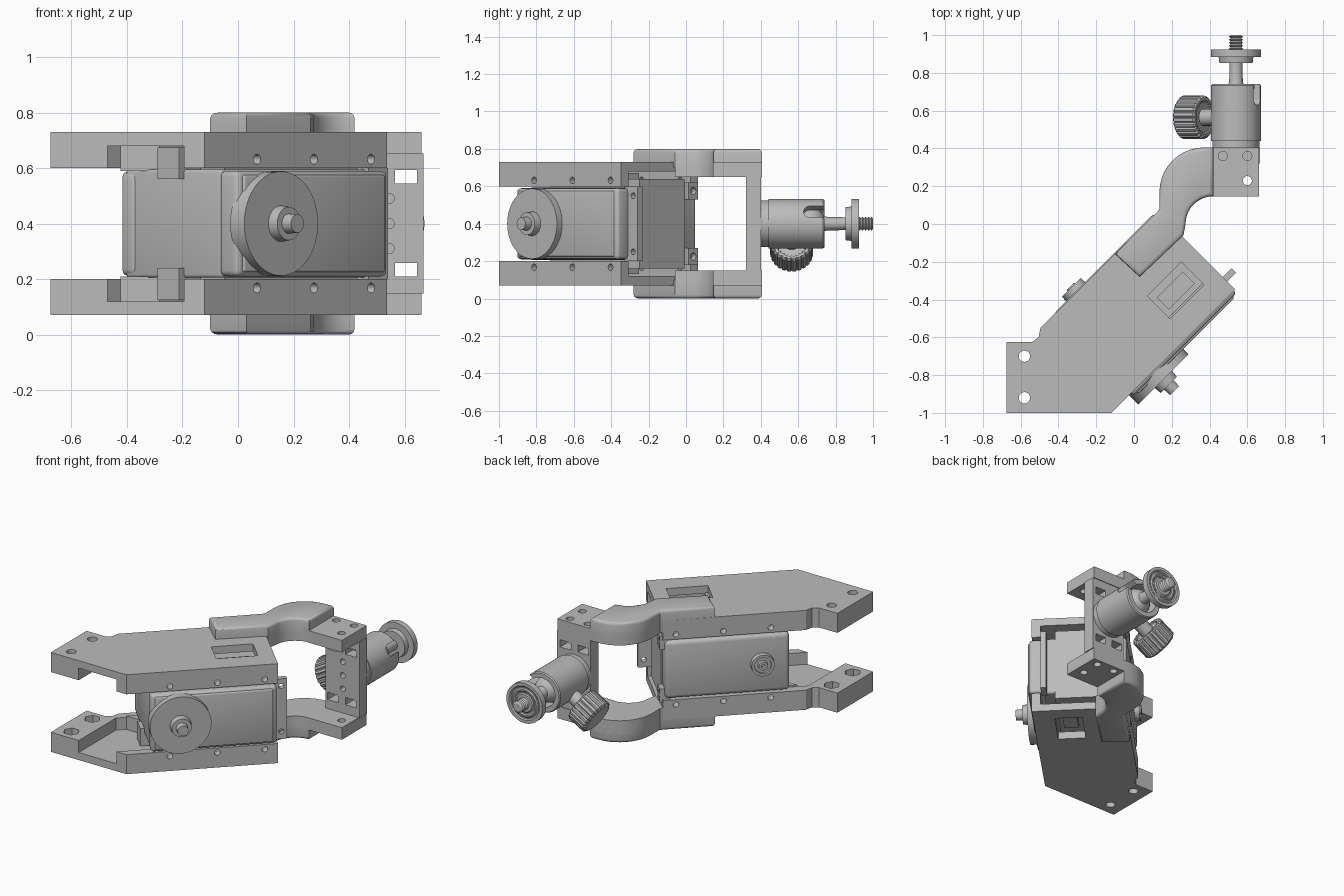
import bpy, bmesh
from math import sin, cos, pi, radians, sqrt
from mathutils import Vector, Matrix

old = bpy.data.objects.get("Cube")
if old:
    bpy.data.objects.remove(old)

MID = 0.4  # height of the mirror plane; all heights below are relative to it
grey = bpy.data.materials.new("grey_plastic")
grey.use_nodes = True
grey.diffuse_color = (0.5, 0.5, 0.5, 1)
grey.node_tree.nodes["Principled BSDF"].inputs["Base Color"].default_value = (0.5, 0.5, 0.5, 1)
parts = []


def finish(name, bm):
    bmesh.ops.recalc_face_normals(bm, faces=bm.faces)
    me = bpy.data.meshes.new(name)
    bm.to_mesh(me)
    bm.free()
    me.materials.append(grey)
    ob = bpy.data.objects.new(name, me)
    ob.location.z = MID
    bpy.context.collection.objects.link(ob)
    parts.append(ob)
    return ob


def prism(name, pts, z0, z1, bevel=0, matrix=None, all_edges=False):
    """Extruded outline, with optional rounding of the upper rim or of every edge."""
    bm = bmesh.new()
    face = bm.faces.new([bm.verts.new((x, y, z0)) for x, y in pts])
    ext = bmesh.ops.extrude_face_region(bm, geom=[face])["geom"]
    bmesh.ops.translate(bm, verts=[g for g in ext if isinstance(g, bmesh.types.BMVert)], vec=(0, 0, z1 - z0))
    if bevel:
        rim = [e for e in bm.edges if all_edges or all(v.co.z > z1 - 1e-5 for v in e.verts)]
        bmesh.ops.bevel(bm, geom=rim, offset=bevel, segments=3, profile=0.5, affect='EDGES')
    if matrix:
        bm.transform(matrix)
    return finish(name, bm)


def uv(u, v):
    """Diagonal frame: u runs along the motor, v points out of its front."""
    return ((u + v) / sqrt(2), (u - v) / sqrt(2))


def rect(x0, x1, y0, y1):
    return [(x0, y0), (x1, y0), (x1, y1), (x0, y1)]


def block(name, u0, u1, v0, v1, z0, z1, bevel=0):
    return prism(name, [uv(*p) for p in rect(u0, u1, v0, v1)], z0, z1, bevel, None, True)


def lathe(name, origin, axis, profile, seg=40, rib=0):
    """Turned part from (distance, radius) pairs; rib sinks every fourth side for grip."""
    bm = bmesh.new()
    rot = Vector(axis).to_track_quat('Z', 'Y')
    rings = []
    for d, r in profile:
        ring = []
        for i in range(seg):
            a = 2 * pi * i / seg
            k = r * (1 - rib * (i % 4 == 0))
            ring.append(bm.verts.new(Vector(origin) + rot @ Vector((k * cos(a), k * sin(a), d))))
        rings.append(ring)
    for a, b in zip(rings, rings[1:]):
        for i in range(seg):
            j = (i + 1) % seg
            bm.faces.new((a[i], a[j], b[j], b[i]))
    bm.faces.new(rings[0][::-1])
    bm.faces.new(rings[-1])
    return finish(name, bm)


def cut(ob, *cutters):
    for c in cutters:
        mod = ob.modifiers.new("cut", 'BOOLEAN')
        mod.operation, mod.object, mod.solver = 'DIFFERENCE', c, 'EXACT'
        bpy.context.view_layer.objects.active = ob
        bpy.ops.object.modifier_apply(modifier=mod.name)
        parts.remove(c)
        bpy.data.objects.remove(c)


def hole(x, y, r, z0, z1, seg=20):
    return lathe("hole_cutter", (x, y, 0), (0, 0, 1), [(z0, r), (z1, r)], seg)


def mirror(*obs):
    for ob in obs:
        ob.modifiers.new("mirror", 'MIRROR').use_axis = (False, False, True)


def arc(cx, cy, r, a0, a1, n=10):
    steps = [radians(a0 + (a1 - a0) * i / n) for i in range(n + 1)]
    return [(cx + r * cos(a), cy + r * sin(a)) for a in steps]


# Side plates: pocketed slabs with end pads, flanges and window
plate = prism("side_plate", [(-0.675, -1), (-0.12, -1), uv(0.134, 0.625), uv(0.134, 0.042),
              (-0.495, -0.55), (-0.505, -0.6), (-0.54, -0.625), (-0.675, -0.625)], 0.2, 0.33)
cut(plate, prism("pocket_cutter", [(-0.47, -1.1), (-0.294, -1.1), uv(0.3, 0.57), uv(0.3, 0.1),
                                   (-0.47, -0.611)], 0.1, 0.28))
cut(plate, block("window_cutter", -0.22, 0.035, 0.32, 0.49, 0.1, 0.5))
for y in (-0.7, -0.92):
    cut(plate, hole(-0.58, y, 0.03, 0.1, 0.5), hole(-0.58, y, 0.05, 0.1, 0.25, 6))
for u in (-0.526, -0.236, 0.054):
    for v in (0.07, 0.6):
        x, y = uv(u, v)
        cut(plate, lathe("screw_cutter", (x, y, 0.232), (1, -1, 0), [(-0.06, 0.018), (0.06, 0.018)], 16))
window_latch = block("window_latch", -0.19, 0.005, 0.36, 0.45, 0.18, 0.27)
mirror(plate, window_latch)

# Arms: curved strips, thicker beyond the plates
outer = [uv(0.134, 0.042), (0.135, 0.08)] + arc(0.37, 0.17, 0.235, 180, 90)
inner = arc(0.42, 0, 0.147, 90, 180) + [(0.262, -0.06)]
arm_top = prism("arm_top", [(-0.1, -0.16)] + outer + [(0.42, 0.405)] + inner + [(0.03, -0.28)], 0.3, 0.4, 0.02)
arm_root = prism("arm_root", outer + [(0.42, 0.405)] + inner, 0.25, 0.34)

# Bracket: two lugs and an upright plate
lug = prism("bracket_lug", rect(0.415, 0.662, 0.145, 0.405), 0.25, 0.33)
for x, y in ((0.47, 0.36), (0.6, 0.36), (0.6, 0.23)):
    cut(lug, hole(x, y, 0.024, 0.1, 0.5))
mirror(arm_top, arm_root, lug)
upright = prism("bracket_upright", rect(0.42, 0.668, 0.32, 0.4), -0.252, 0.252)
for x in (0.435, 0.565):
    for z in (-0.19, 0.145):
        cut(upright, prism("slot_cutter", rect(x, x + 0.08, 0.2, 0.5), z, z + 0.048))
for z in (-0.09, 0, 0.09):
    cut(upright, lathe("bore_cutter", (0.545, 0.36, z), (0, 1, 0), [(-0.06, 0.018), (0.03, 0.018)], 16))

# Motor: body, caps, ears and output horn
block("motor_body", -0.635, 0.12, 0.06, 0.55, -0.195, 0.195, 0.012)
block("motor_rear_cap", -0.64, 0.12, 0.035, 0.12, -0.19, 0.19, 0.025)
block("motor_front_cap", -0.645, 0.125, 0.545, 0.643, -0.19, 0.19, 0.02)
block("motor_face_plate", -0.62, 0.10, 0.6, 0.652, -0.175, 0.175, 0.008)
block("motor_core", -0.55, 0.128, 0.14, 0.48, -0.24, 0.24)
tab = block("motor_tab", 0.1, 0.2, 0.53, 0.565, -0.2, 0.2)
for z in (-0.15, 0.15):
    x, y = uv(0.165, 0.55)
    cut(tab, lathe("tab_cutter", (x, y, z), (1, -1, 0), [(-0.06, 0.016), (0.06, 0.016)], 16))
ear = block("motor_ear", 0.08, 0.15, 0.06, 0.13, 0.13, 0.22)
x, y = uv(0.15, 0.095)
cut(ear, lathe("ear_cutter", (x, y, 0.175), (1, 1, 0), [(-0.04, 0.02), (0.04, 0.02)], 16))
post = block("motor_post", -0.66, -0.55, 0.25, 0.36, 0.16, 0.275)
gusset = prism("motor_gusset", [uv(-0.7, 0.1), uv(-0.6, 0.1), uv(-0.6, 0.2)], 0.19, 0.285)
mirror(ear, post, gusset)
cx, cy = uv(-0.472, 0)
lathe("output_horn", (cx, cy, 0), (1, -1, 0), [(0.62, 0.188), (0.692, 0.188), (0.692, 0.065),
      (0.732, 0.06), (0.732, 0.036), (0.775, 0.033)], 48)
lathe("rear_boss", (cx, cy, 0), (1, -1, 0), [(0.1, 0.075), (0.003, 0.07), (0.003, 0.052),
      (0.015, 0.05), (0.015, 0.03), (-0.005, 0.028), (-0.005, 0.012), (0.02, 0.012)], 32)

# Ball head: slotted cup, ball, stem, mounting disc and screw
HX = 0.54
BACK = (0, 1, 0)
cup = lathe("ball_cup", (HX, 0, 0), BACK, [(0.395, 0.124), (0.44, 0.124), (0.44, 0.132), (0.732, 0.132),
            (0.74, 0.126), (0.74, 0.096), (0.62, 0.09)], 48)
out = Vector((0.87, 0, 0.5)).normalized()
side = Vector(BACK).cross(out)
frame = Matrix((side, BACK, out)).transposed().to_4x4()
frame.translation = (HX, 0, 0)
cut(cup, prism("cup_slot_cutter", arc(0, 0.665, 0.036, 180, 360) + [(0.036, 0.8), (-0.036, 0.8)],
               0.05, 0.2, 0, frame))
lathe("ball", (HX, 0.66, 0), BACK, [(-0.088 * cos(pi * i / 16), 0.088 * sin(pi * i / 16) + 0.001)
                                    for i in range(17)], 32)
lathe("ball_stem", (HX, 0, 0), BACK, [(0.7, 0.05), (0.755, 0.036), (0.87, 0.034)], 24)
rings = [(0.925 - 0.006 * (i % 4 > 1), 0.12 - 0.008 * i) for i in range(9)]
lathe("mounting_disc", (HX, 0, 0), BACK, [(0.852, 0.088), (0.885, 0.092), (0.885, 0.132), (0.925, 0.132)] + rings, 48)
thread = [(0.92 + 0.008 * i, 0.038 if i % 2 else 0.028) for i in range(10)]
lathe("mounting_screw", (HX, 0, 0), BACK, thread + [(1.0, 0.026)], 24)

# Clamp knob on the opposite side of the slot
knob_at = (HX, 0.565, 0)
lathe("knob_stem", knob_at, -out, [(0.09, 0.045), (0.23, 0.045)], 24)
lathe("clamp_knob", knob_at, -out, [(0.2, 0.06), (0.2, 0.085), (0.19, 0.09), (0.19, 0.106), (0.2, 0.115),
      (0.315, 0.115), (0.328, 0.1)], 96, 0.07)

# Smooth the round parts, keep edges sharp
bpy.ops.object.select_all(action='DESELECT')
for ob in parts:
    ob.select_set(True)
bpy.context.view_layer.objects.active = parts[0]
bpy.ops.object.shade_smooth_by_angle(angle=radians(30))
